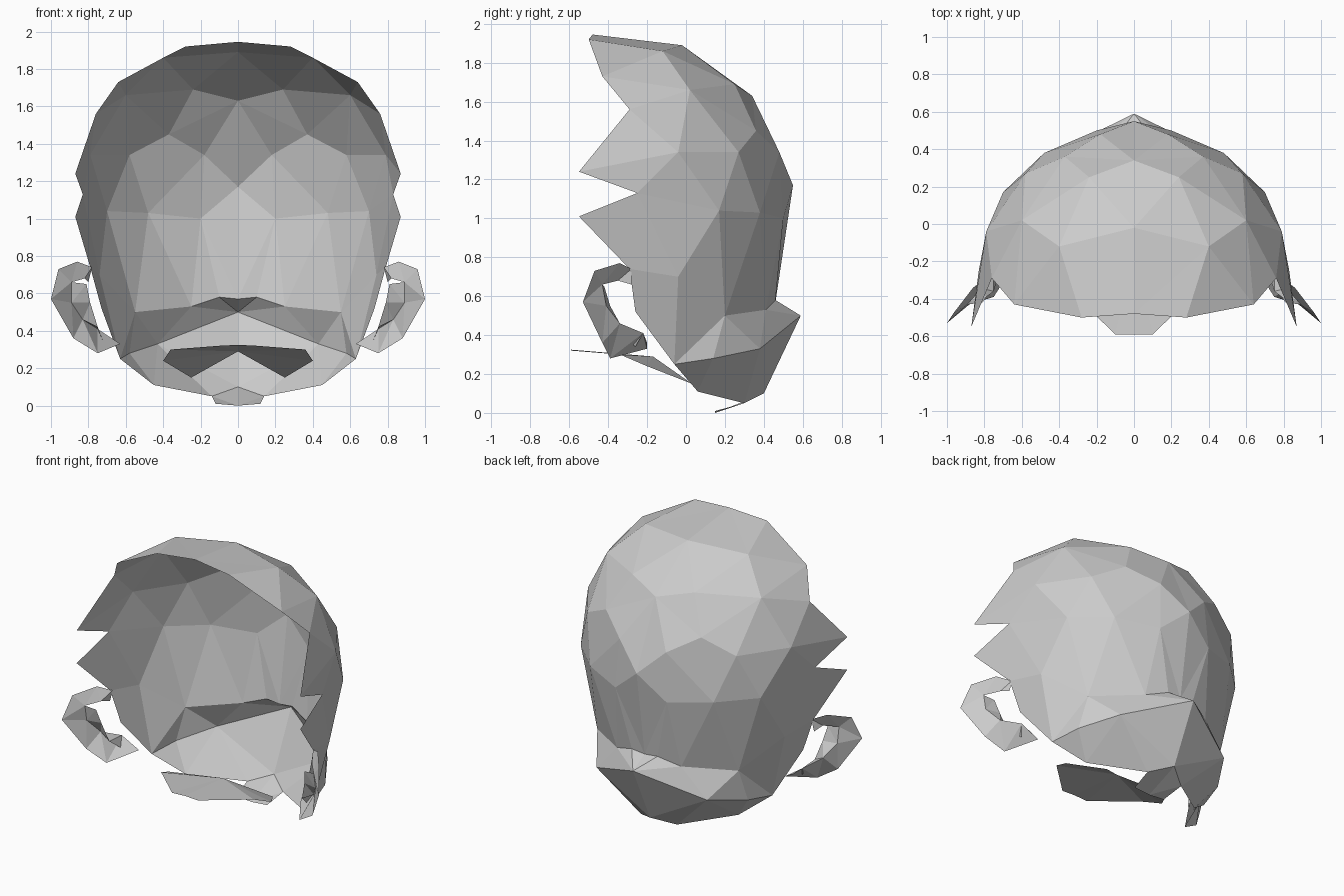
import bpy, bmesh
from mathutils import Vector

if "Cube" in bpy.data.objects:
    bpy.data.objects.remove(bpy.data.objects["Cube"])

grey = bpy.data.materials.new("hair grey")
grey.diffuse_color = (0.6, 0.6, 0.6, 1)
grey.use_nodes = True
grey.node_tree.nodes["Principled BSDF"].inputs["Base Color"].default_value = grey.diffuse_color


def zip_rows(bm, vert, a, b):
    """Triangulate between two polylines, always taking the shorter diagonal."""
    i = j = 0
    while i < len(a) - 1 or j < len(b) - 1:
        step_a = (Vector(a[i + 1]) - Vector(b[j])).length if i < len(a) - 1 else 1e9
        step_b = (Vector(b[j + 1]) - Vector(a[i])).length if j < len(b) - 1 else 1e9
        if step_a < step_b:
            tri = (a[i], a[i + 1], b[j])
            i += 1
        else:
            tri = (a[i], b[j + 1], b[j])
            j += 1
        if len(set(tri)) == 3:
            vs = [vert(p) for p in tri]
            if not bm.faces.get(vs):
                bm.faces.new(vs)


def sheet(name, rows, centre=(0, -0.2, 0.9)):
    """Mirrored flat-shaded sheet through the given rows of points."""
    bm = bmesh.new()
    cache = {}

    def vert(p):
        if p not in cache:
            cache[p] = bm.verts.new(p)
        return cache[p]

    for a, b in zip(rows, rows[1:]):
        zip_rows(bm, vert, a, b)
    bmesh.ops.recalc_face_normals(bm, faces=bm.faces)
    # Point the outside away from the middle of the head
    out = sum(f.normal.dot(f.calc_center_median() - Vector(centre)) * f.calc_area()
              for f in bm.faces)
    if out < 0:
        bmesh.ops.reverse_faces(bm, faces=bm.faces)
    mesh = bpy.data.meshes.new(name)
    bm.to_mesh(mesh)
    bm.free()
    mesh.materials.append(grey)
    ob = bpy.data.objects.new(name, mesh)
    bpy.context.collection.objects.link(ob)
    m = ob.modifiers.new("mirror", 'MIRROR')
    m.use_clip = True
    return ob


# Shared seams, from the centre back to the front rim
seam = [(0, .46, .57), (.1, .46, .58), (.25, .41, .53), (.55, .2, .5),
        (.74, -.04, .7), (.79, -.29, .74)]
ledge = [(0, .59, .5), (.43, .38, .33), (.55, .2, .5), (.74, -.04, .7), (.73, -.26, .52)]

# Crown and back of the hair with two pointed locks per side
sheet("upper_hair", [
    [(0, -.48, 1.945), (.28, -.5, 1.92), (.64, -.43, 1.73), (.76, -.29, 1.56)],
    [(0, -.02, 1.89), (.4, -.12, 1.86), (.6, .02, 1.66), (.76, -.29, 1.56)],
    [(0, .34, 1.63), (.24, .25, 1.69), (.6, .02, 1.66), (.79, -.04, 1.34), (.87, -.55, 1.24)],
    [(0, .55, 1.17), (.18, .48, 1.34), (.37, .36, 1.45), (.58, .27, 1.34),
     (.79, -.04, 1.34), (.83, -.25, 1.13)],
    [(0, .55, 1.17), (.2, .5, 1.0), (.48, .38, 1.03), (.7, .17, 1.04),
     (.83, -.25, 1.13), (.87, -.55, 1.01)],
    seam])

# Flared nape below the ledge
sheet("lower_hair", [
    seam, ledge,
    [(0, .59, .5), (.43, .38, .33), (.58, .14, .28), (.63, -.06, .25), (.73, -.26, .52)],
    [(0, .4, .1), (.14, .3, .05), (.45, .06, .11), (.63, -.06, .25)]])

# Small flap under the nape
sheet("nape_flap", [
    [(0, .4, .1), (.14, .3, .05)],
    [(0, .15, 0), (.12, .15, .01)]])

# Floating wing-shaped plate at the front
sheet("front_plate", [
    [(0, -.59, .325), (.1, -.59, .32), (.36, -.34, .3), (.4, -.2, .24)],
    [(0, -.17, .29), (.25, .03, .15), (.4, -.2, .24)]], centre=(0, -.2, 0))

# Folded curl at each side: outer edge, inner edge and the fold back towards the head
sheet("side_curl", [
    [(.78, -.28, .74), (.86, -.34, .77), (.96, -.47, .73), (1.0, -.53, .57),
     (.88, -.43, .36), (.75, -.39, .28), (.63, -.2, .33)],
    [(.80, -.28, .66), (.82, -.35, .68), (.89, -.43, .66), (.89, -.41, .55),
     (.83, -.34, .46), (.75, -.22, .41), (.69, -.2, .36)]], centre=(.8, -.3, .55))
sheet("curl_fold", [
    [(.89, -.43, .66), (.89, -.41, .55), (.83, -.34, .46), (.75, -.22, .41)],
    [(.81, -.42, .65), (.79, -.39, .55), (.75, -.36, .42), (.72, -.26, .34)]],
    centre=(.95, -.3, .55))
